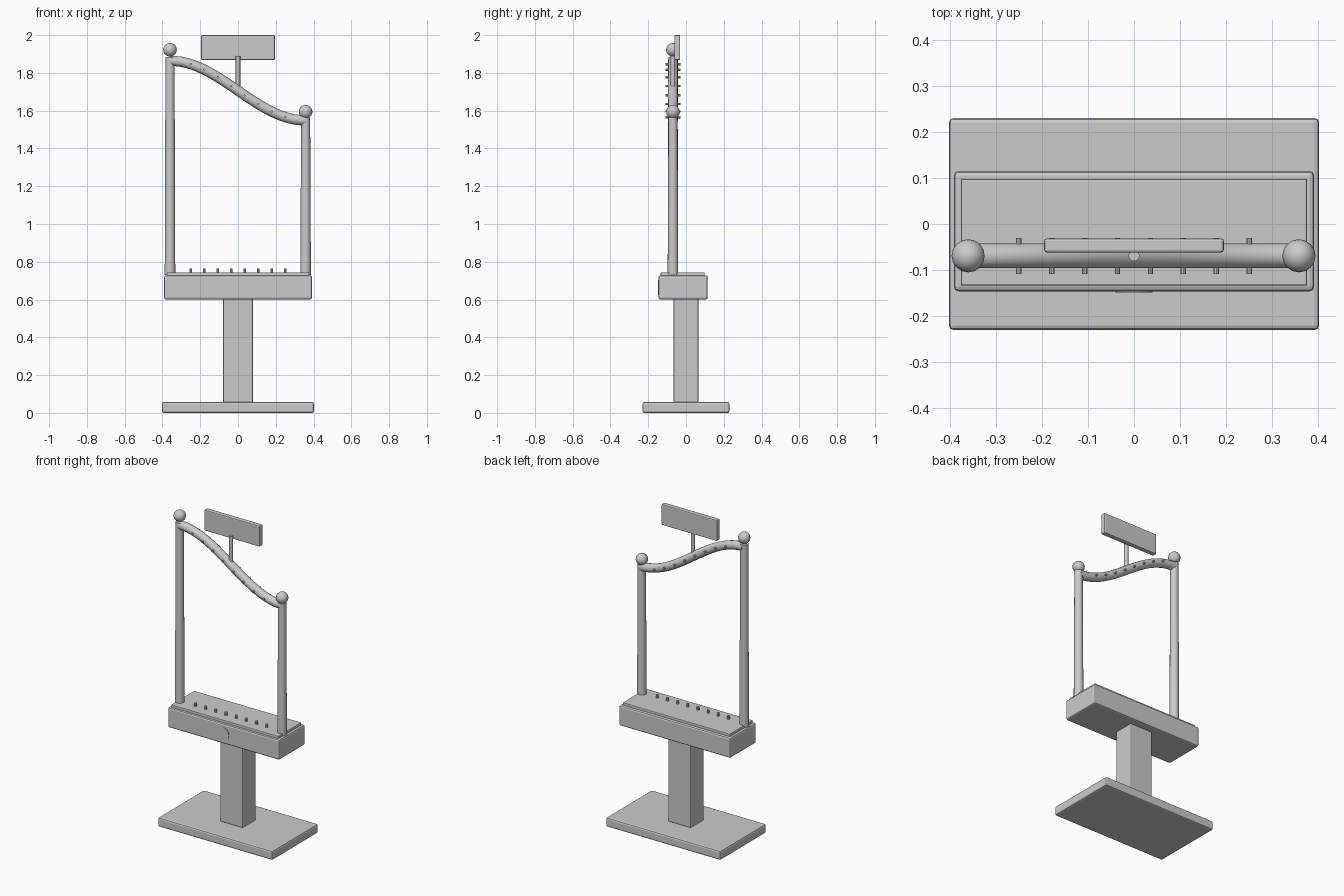
import bpy, math
from mathutils import Vector

if "Cube" in bpy.data.objects:
    bpy.data.objects.remove(bpy.data.objects["Cube"])

Y = -0.069          # plane of posts, neck and pegs


def smooth(ob):
    bpy.context.view_layer.objects.active = ob
    for o in bpy.context.selected_objects:
        o.select_set(o == ob)
    ob.select_set(True)
    bpy.ops.object.shade_smooth_by_angle(angle=math.radians(35))


def box(name, x, y0, y1, z0, z1, bevel=0.008):
    bpy.ops.mesh.primitive_cube_add(size=1, location=(0, (y0 + y1) / 2, (z0 + z1) / 2))
    ob = bpy.context.object
    ob.name = name
    ob.scale = (2 * x, y1 - y0, z1 - z0)
    bpy.ops.object.transform_apply(location=False, rotation=False, scale=True)
    m = ob.modifiers.new("bevel", 'BEVEL')
    m.width, m.segments = bevel, 2
    return ob


def rod(name, a, b, r1, r2=None, sides=16):
    a, b = Vector(a), Vector(b)
    bpy.ops.mesh.primitive_cone_add(vertices=sides, radius1=r1, radius2=r1 if r2 is None else r2,
                                    depth=(b - a).length, location=(a + b) / 2)
    ob = bpy.context.object
    ob.name = name
    ob.rotation_euler = (b - a).to_track_quat('Z', 'Y').to_euler()
    smooth(ob)
    return ob


def neck_z(x):
    return 1.706 + 0.158 * math.cos(math.pi * (x + 0.36) / 0.72)


# Stand and sound box
box("base", 0.402, -0.23, 0.23, 0, 0.058, 0.01)
box("column", 0.08, -0.066, 0.066, 0.055, 0.605)
box("sound_box", 0.391, -0.146, 0.115, 0.60, 0.728, 0.01)
box("top_plate", 0.376, -0.134, 0.098, 0.72, 0.744, 0.004)
rod("front_disc", (0, -0.140, 0.664), (0, -0.149, 0.664), 0.04, sides=24)

# Posts with ball finials
for side, x, top, ball in (("left", -0.36, 1.885, 1.922), ("right", 0.358, 1.565, 1.594)):
    rod(side + "_post", (x, Y, 0.73), (x, Y, top), 0.028, 0.024)
    bpy.ops.mesh.primitive_uv_sphere_add(segments=16, ring_count=10, radius=0.036,
                                         location=(x, Y, ball))
    bpy.context.object.name = side + "_finial"
    smooth(bpy.context.object)

# S-curved neck
cu = bpy.data.curves.new("neck", 'CURVE')
cu.dimensions = '3D'
cu.bevel_depth = 0.027
cu.bevel_resolution = 4
cu.use_fill_caps = True
sp = cu.splines.new('POLY')
n = 25
sp.points.add(n - 1)
for i, p in enumerate(sp.points):
    x = -0.36 + 0.72 * i / (n - 1)
    p.co = (x, Y, neck_z(x), 1)
neck = bpy.data.objects.new("neck", cu)
bpy.context.collection.objects.link(neck)

# Tuning pegs through the neck and string pins on the plate
for i in range(8):
    x = -0.25 + 0.5 * i / 7
    z = neck_z(x)
    rod("tuning_peg", (x, Y - 0.039, z), (x, Y + 0.039, z), 0.006, sides=10)
    rod("string_pin", (x, Y, 0.735), (x, Y, 0.764), 0.008, sides=10)

# Sign on its stem
rod("sign_stem", (0, Y, 1.70), (0, Y, 1.89), 0.012, sides=12)
box("sign", 0.195, -0.062, -0.031, 1.868, 2.0, 0.006)
